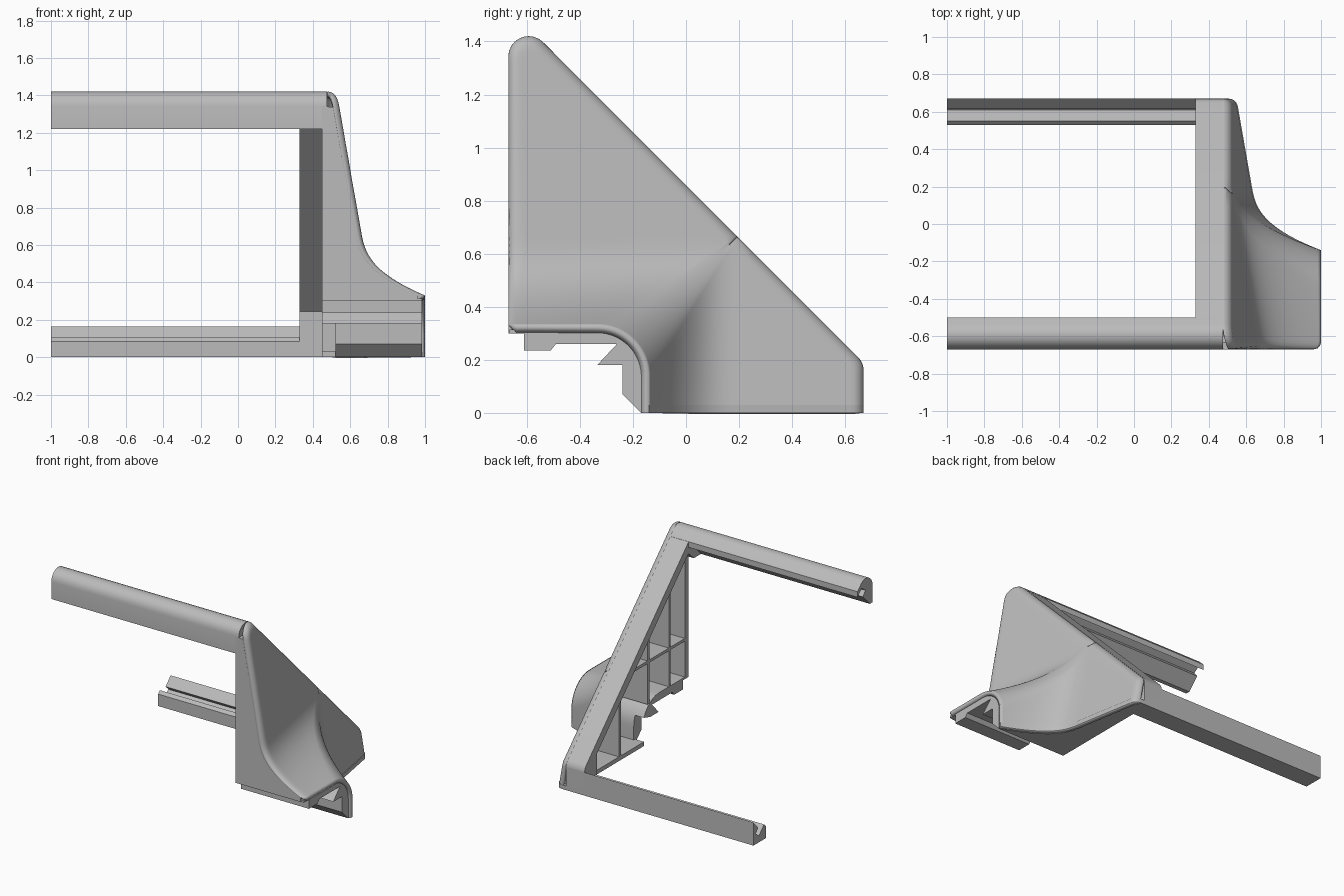
import bpy, bmesh
from math import sqrt, sin, cos, pi

cube = bpy.data.objects.get("Cube")
if cube:
    bpy.data.objects.remove(cube, do_unlink=True)

grey = bpy.data.materials.new("grey_plastic")
grey.use_nodes = True
grey.diffuse_color = (0.5, 0.5, 0.5, 1)
grey.node_tree.nodes["Principled BSDF"].inputs["Base Color"].default_value = (0.5, 0.5, 0.5, 1)

SUM = 0.859            # sloped edge: y + z = SUM
R, C = 0.077, 0.593    # corner radius and corner centre of the triangle
INNER = 0.75           # y + z through both corner centres
F, B = -0.67, 0.67     # front and back
AY, AZ = -0.14, 0.33   # arch side and crown
T0 = (SUM - AY - AZ) / 2
FILLET = 0.04


def finish(bm, name):
    mesh = bpy.data.meshes.new(name)
    bm.to_mesh(mesh)
    bm.free()
    mesh.materials.append(grey)
    ob = bpy.data.objects.new(name, mesh)
    bpy.context.collection.objects.link(ob)
    return ob


def smooth(ob):
    bpy.ops.object.select_all(action="DESELECT")
    ob.select_set(True)
    bpy.context.view_layer.objects.active = ob
    bpy.ops.object.shade_smooth_by_angle(angle=0.6)


def prism(name, pts, axis, a, b):
    """Extrude a 2D profile along an axis from a to b."""
    bm = bmesh.new()
    place = {"x": lambda p, d: (d, p[0], p[1]),
             "y": lambda p, d: (p[0], d, p[1]),
             "z": lambda p, d: (p[0], p[1], d)}[axis]
    lo = [bm.verts.new(place(p, a)) for p in pts]
    hi = [bm.verts.new(place(p, b)) for p in pts]
    bm.faces.new(lo)
    bm.faces.new(hi)
    for i in range(len(pts)):
        j = (i + 1) % len(pts)
        bm.faces.new((lo[i], lo[j], hi[j], hi[i]))
    bmesh.ops.recalc_face_normals(bm, faces=bm.faces)
    ob = finish(bm, name)
    smooth(ob)
    return ob


def arc(cy, cz, r, a0, a1, n=8):
    return [(cy + r * cos(a0 + (a1 - a0) * i / n), cz + r * sin(a0 + (a1 - a0) * i / n))
            for i in range(n + 1)]


def edge_distance(y, z):
    """Distance inward from the rounded triangular outline."""
    s = max(0, y + z - INNER)
    qy = min(max(y - s / 2, -C), C)
    qz = min(z, INNER - qy)
    return R - sqrt((y - qy) ** 2 + (z - qz) ** 2)


def skin_x(y, z, t):
    """Outward position of the flared side skin."""
    plane = 0.515 + 0.175 * (SUM - y - z)
    x = plane + (1 - plane) * max(0, 1 - t / T0) ** 2.8
    e = max(0, edge_distance(y, z))
    if e < FILLET:
        x -= FILLET - sqrt(FILLET ** 2 - (FILLET - e) ** 2)
    return x


def contour(t, side):
    """Half of a flare contour: along the top, or up the back side."""
    row = (AY if side else AZ) + t
    other = (AZ if side else AY) + t
    rc, pc = (C, INNER - C) if side else (INNER + C, -C)
    chord = sqrt(max(0, R * R - (row - rc) ** 2))
    start = 0 if side else (pc - chord if row > rc else F)
    if t < T0:
        r = 0.2 * (1 - t / T0)
        end = other - r
        tail = [(end + r * sin(a), row - r + r * cos(a))
                for a in (pi / 4 * k / 8 for k in range(1, 9))]
    else:
        limit = pc + chord if row > rc + R * 0.707 else SUM - row
        gap = min(0.06, (limit - start) / 2)
        end = limit - gap
        tail = [(limit - gap * (1 - k / 8) ** 2, row) for k in range(1, 9)]
    pts = [(start + (end - start) * (i / 14) ** 2, row) for i in range(15)] + tail
    return [(q, p) if side else (p, q) for p, q in pts]


# Flared outer skin
bm = bmesh.new()
front_line, floor_line = [], []
for side in (False, True):
    tmax = (B - AY) if side else (INNER + C + R - AZ)
    levels = [T0 * (i / 18) ** 1.4 for i in range(18)]
    levels += [T0 + (tmax - T0) * (1 - (1 - i / 18) ** 2) for i in range(19)]
    grid = []
    for t in levels:
        row = [(skin_x(y, z, t), y, z) for y, z in contour(t, side)]
        (floor_line if side else front_line).append(row[0])
        grid.append([bm.verts.new(p) for p in row])
    for a, b in zip(grid, grid[1:]):
        for i in range(len(a) - 1):
            quad = (a[i], a[i + 1], b[i + 1], b[i])
            bm.faces.new(quad[::-1] if side else quad)
bmesh.ops.remove_doubles(bm, verts=bm.verts, dist=0.0002)
skin = finish(bm, "flared_side_skin")
shell = skin.modifiers.new("Thickness", "SOLIDIFY")
shell.thickness = 0.03
shell.offset = -1
smooth(skin)

# Front wall and floor follow the rim of the skin
top = INNER + C
wall = [(0.45, 0.3), (front_line[0][0], 0.3)]
wall += [(p[0], p[2]) for p in front_line if p[2] < top] + [(0.45, top)]
prism("front_wall", wall, "y", F, F + 0.04)
floor = [(0.45, -0.17), (0.98, -0.17)] + [(p[0], p[1]) for p in floor_line] + [(0.45, B)]
prism("floor_plate", floor, "z", 0, 0.03)

# Sloped beam with rounded ends
front_corner = arc(-C, top, R, pi, pi / 4)
back_corner = arc(C, INNER - C, R, pi / 4, 0)
beam = front_corner + back_corner + [(B, 0), (0.53, 0), (0.53, 0.245),
                                     (-0.5, 1.275), (-0.56, 1.22), (F, 1.22)]
prism("sloped_beam", beam, "x", 0.33, 0.475)

# Grooved rails
prism("top_rail", front_corner + [(-0.5, 1.36), (-0.5, 1.32), (-0.55, 1.365), (-0.59, 1.335),
      (-0.56, 1.3), (-0.62, 1.24), (-0.64, 1.22), (F, 1.22)], "x", -1, 0.47)
prism("back_rail", [(0.53, 0), (B, 0), (B, 0.165), (0.615, 0.105), (0.645, 0.075),
      (0.61, 0.045), (0.55, 0.105), (0.53, 0.085)], "x", -1, 0.47)

# Clip block under the arch
crown = [(-0.665, 0.3), (-0.665, 0.315)] + arc(-0.34, 0.13, 0.185, pi / 2, 0)
hooks = [(-0.24, 0.18), (-0.335, 0.18), (-0.26, 0.26), (-0.49, 0.26),
         (-0.51, 0.235), (-0.61, 0.235), (-0.61, 0.3)]
prism("arch_clip", crown + [(-0.155, 0), (-0.17, 0), (-0.24, 0.07)] + hooks, "x", 0.52, 0.985)
prism("arch_clip_end", [p for p in crown if p[1] > 0.18] + hooks, "x", 0.45, 0.52)


# Inner stiffening ribs
def rib_depth(y, z):
    return max(0.46, min(0.66, skin_x(y, z, max(y - AY, z - AZ)) - 0.03))


def rib(name, fixed, lo, upright):
    hi = SUM - 0.05 - fixed
    steps = [lo + (hi - lo) * i / 12 for i in range(13)]
    pts = [(rib_depth(*((fixed, s) if upright else (s, fixed))), s) for s in steps]
    prism(name, [(0.45, lo)] + pts + [(0.45, hi)], "y" if upright else "z",
          fixed - 0.01, fixed + 0.01)


rib("front_rib", -0.46, 0.3, True)
rib("middle_rib", -0.22, 0.28, True)
rib("back_rib", 0.1, 0.0, True)
rib("level_rib", 0.58, F + 0.02, False)
